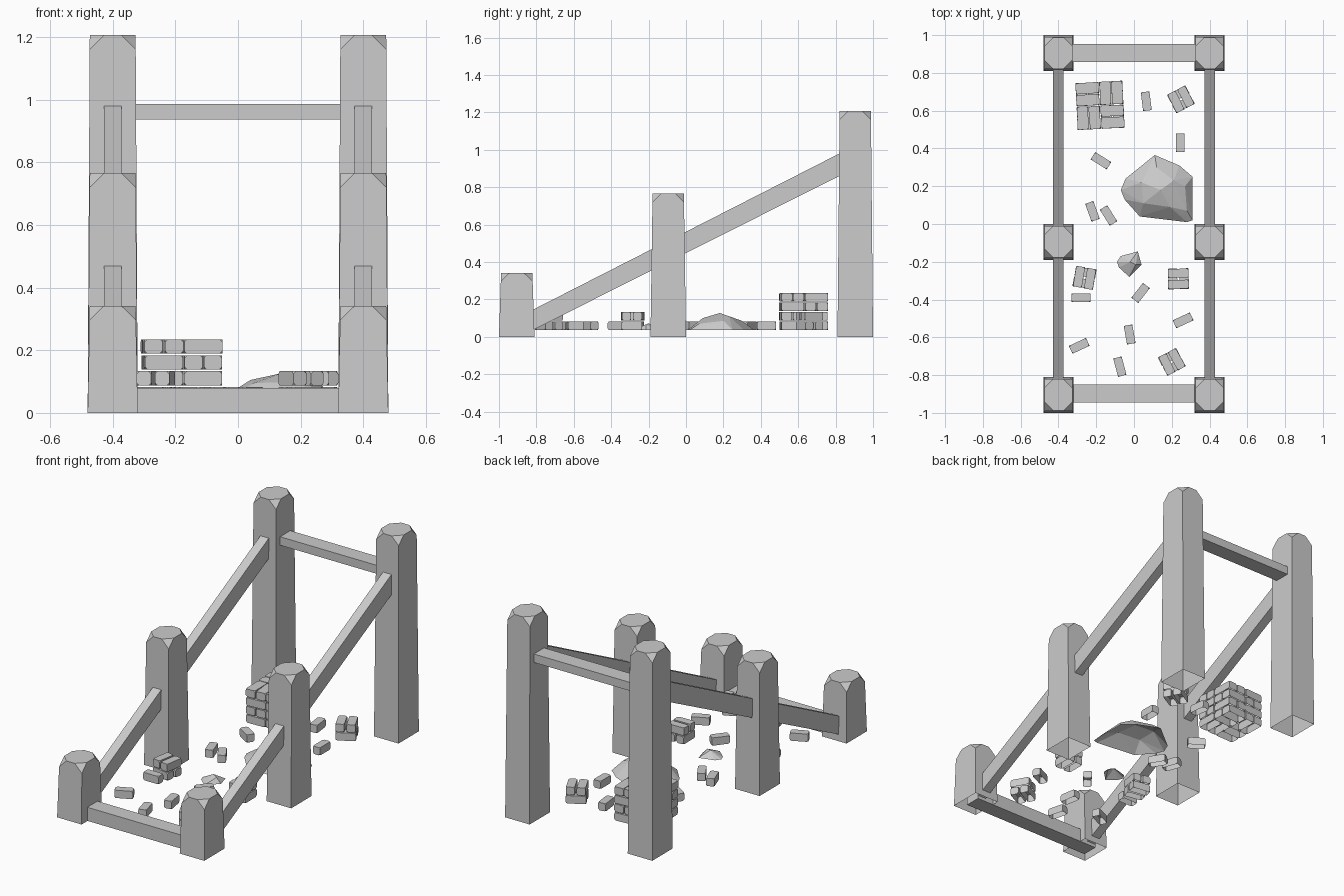
import bpy, bmesh, math, random
from mathutils import Matrix, Vector

random.seed(4)
if "Cube" in bpy.data.objects:
    bpy.data.objects.remove(bpy.data.objects["Cube"], do_unlink=True)

stone = bpy.data.materials.new("grey_stone")
stone.use_nodes = True
stone.diffuse_color = (0.6, 0.6, 0.6, 1)
stone.node_tree.nodes["Principled BSDF"].inputs["Base Color"].default_value = (0.6, 0.6, 0.6, 1)


def finish(bm, name, matrix=Matrix(), open_base=False):
    """Turn a bmesh into a flat shaded stone object, optionally without its underside."""
    bmesh.ops.recalc_face_normals(bm, faces=bm.faces)
    if open_base:
        under = [f for f in bm.faces if f.normal.z < -0.9]
        bmesh.ops.delete(bm, geom=under, context='FACES')
    mesh = bpy.data.meshes.new(name)
    bm.to_mesh(mesh)
    bm.free()
    mesh.materials.append(stone)
    ob = bpy.data.objects.new(name, mesh)
    ob.matrix_world = matrix
    bpy.context.collection.objects.link(ob)


def box(size):
    """Box standing on z = 0."""
    bm = bmesh.new()
    bmesh.ops.create_cube(bm, size=1)
    for v in bm.verts:
        v.co = Vector((v.co.x * size[0], v.co.y * size[1], (v.co.z + 0.5) * size[2]))
    return bm


def post(name, x, y, height):
    # Tapered pillar with its four top corners cut off
    bm = box((0.16, 0.19, height))
    top = [v for v in bm.verts if v.co.z > 0.1]
    for v in top:
        v.co.x *= 0.915
        v.co.y *= 0.88
    bmesh.ops.bevel(bm, geom=top, offset=0.046, segments=1, affect='VERTICES')
    finish(bm, name, Matrix.Translation((x, y, 0)), open_base=True)


def beam(name, y, z, length, height):
    finish(box((length, 0.095, height)), name, Matrix.Translation((0, y, z)))


def rail(name, x):
    # Sloping handrail with upright ends hidden in the posts
    bm = box((0.055, 1.7, 0.11))
    for v in bm.verts:
        y = v.co.y - 0.02
        v.co.y = y
        v.co.z = 0.04 + v.co.z * (1.04 + 0.06 * y) + 0.503 * (y + 0.81)
    finish(bm, name, Matrix.Translation((x, 0, 0)))


def brick(name, x, y, layer, angle, length=0.1, width=0.046):
    # Brick with nipped corners
    bm = box((length, width, 0.046))
    bmesh.ops.bevel(bm, geom=bm.verts[:], offset=0.009, segments=1, affect='VERTICES')
    place = Matrix.Translation((x, y, 0.036 + 0.051 * layer))
    finish(bm, name, place @ Matrix.Rotation(math.radians(angle), 4, 'Z'), open_base=True)


def brick_pair(name, x, y, layer, angle, length, width, gap):
    # Two bricks side by side
    a = math.radians(angle)
    for s in (-1, 1):
        d = s * (width + gap) / 2
        brick(name, x - math.sin(a) * d, y + math.cos(a) * d, layer,
              angle + random.uniform(-2, 2), length, width)


def rock(name, points):
    bm = bmesh.new()
    for p in points:
        bm.verts.new(p)
    hull = bmesh.ops.convex_hull(bm, input=bm.verts[:])
    spare = {g for g in hull["geom_interior"] if isinstance(g, bmesh.types.BMVert)}
    bmesh.ops.delete(bm, geom=list(spare), context='VERTS')
    finish(bm, name, open_base=True)


# Posts and handrails on both sides
for side, sx in (("left", 1), ("right", -1)):
    post("front_post_" + side, sx * 0.4, -0.905, 0.342)
    post("middle_post_" + side, sx * 0.4, -0.095, 0.766)
    post("back_post_" + side, sx * 0.4, 0.905, 1.206)
    rail("handrail_" + side, sx * 0.4)

# Cross beams
beam("front_beam", -0.897, 0, 0.86, 0.08)
beam("back_beam", 0.905, 0.936, 0.8, 0.05)

# Woven brick pile: each layer is four pairs, turned on alternate layers
turn = Matrix.Rotation(math.radians(3), 2)
for layer in range(4):
    for i in (-1, 1):
        for j in (-1, 1):
            offset = turn @ Vector((i * 0.063, j * 0.063))
            across = (i * j < 0) == (layer % 2 == 1)
            brick_pair("pile_brick", -0.18 + offset.x, 0.628 + offset.y, layer,
                       3 + (0 if across else 90), 0.122, 0.058, 0.005)

# Small stacks: two bricks laid across two others
for x, y, angle in ((0.248, 0.66, 117), (-0.262, -0.285, 79),
                    (0.235, -0.29, 1), (0.2, -0.73, 118)):
    brick_pair("stack_lower_brick", x, y, 0, angle + 90, 0.11, 0.047, 0.012)
    brick_pair("stack_upper_brick", x, y, 1, angle, 0.11, 0.047, 0.012)

# Loose bricks
for x, y, angle in ((0.065, 0.65, 97), (0.245, 0.43, 90), (-0.175, 0.335, -32),
                    (-0.22, 0.067, 110), (-0.135, 0.045, 122), (0.035, -0.365, 52),
                    (-0.28, -0.39, 0), (0.26, -0.51, 25), (-0.023, -0.585, 100),
                    (-0.29, -0.645, 25), (-0.075, -0.755, 105)):
    brick("loose_brick", x, y, 0, angle)

# Rocks
base = [(0.11, 0.365), (0.24, 0.31), (0.31, 0.25), (0.31, 0.02), (0.28, 0.01),
        (0.03, 0.04), (-0.05, 0.13), (-0.07, 0.18), (-0.045, 0.24), (0.03, 0.3)]
crown = [(0.14, 0.18, 0.127), (0.04, 0.22, 0.105), (0.12, 0.3, 0.085), (0.21, 0.23, 0.11),
         (0.05, 0.11, 0.095), (0.19, 0.09, 0.1), (0.28, 0.07, 0.07), (0.27, 0.2, 0.085)]
rock("large_rock", [(x, y, 0.036) for x, y in base] + crown)

base = [(-0.09, -0.2), (-0.07, -0.17), (0.02, -0.145), (0.04, -0.215), (-0.025, -0.28), (-0.08, -0.23)]
rock("small_rock", [(x, y, 0.036) for x, y in base] + [(-0.02, -0.2, 0.072), (0.01, -0.215, 0.066)])
